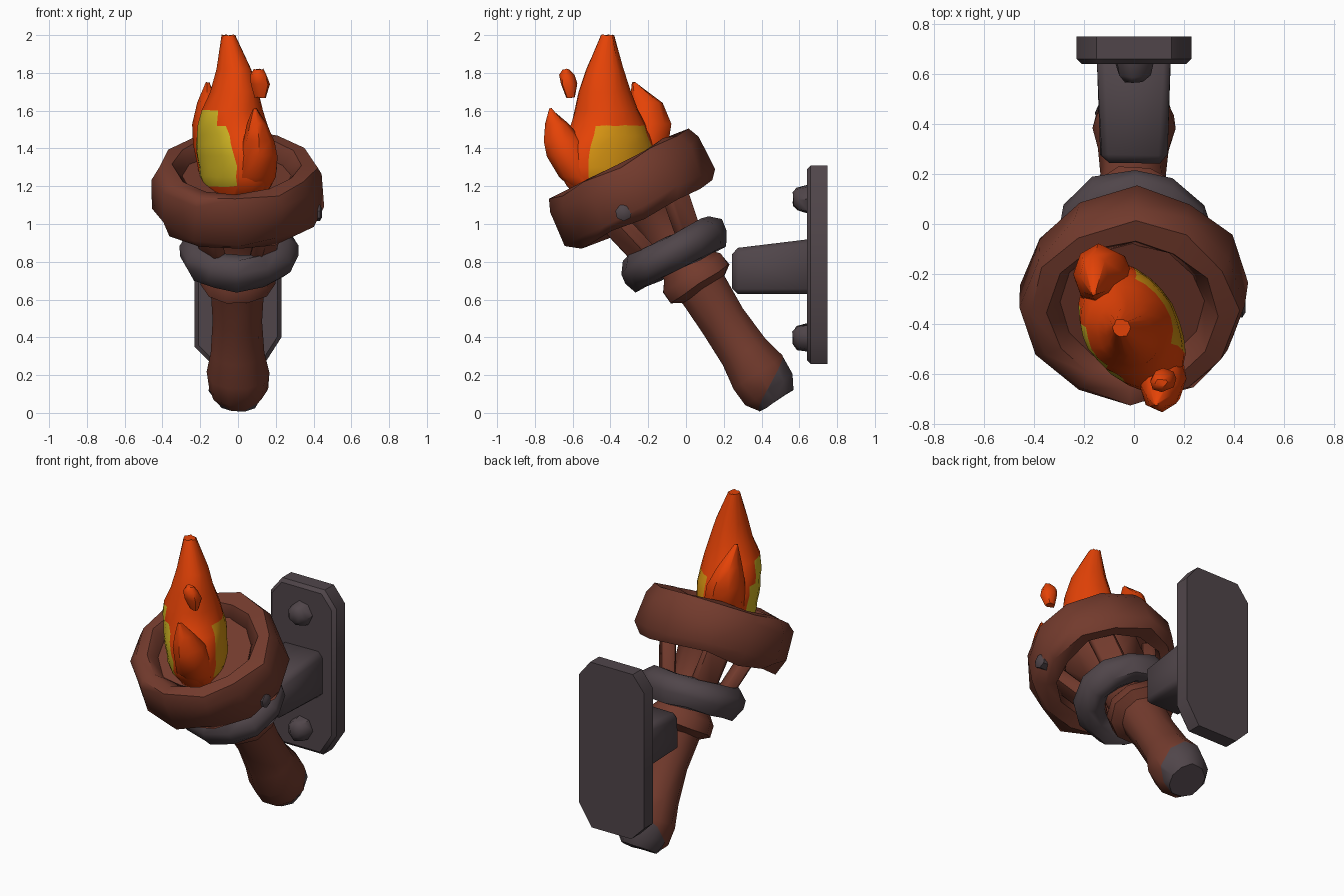
import bpy, bmesh, math, random
from mathutils import Vector, Matrix

if "Cube" in bpy.data.objects:
    bpy.data.objects.remove(bpy.data.objects["Cube"])

random.seed(4)


def material(name, rgb):
    m = bpy.data.materials.new(name)
    m.diffuse_color = (*rgb, 1)
    m.use_nodes = True
    m.node_tree.nodes["Principled BSDF"].inputs["Base Color"].default_value = m.diffuse_color
    return m


BROWN = material("brown wood", (0.17, 0.043, 0.026))
IRON = material("dark iron", (0.08, 0.06, 0.068))
ORANGE = material("orange flame", (0.78, 0.055, 0.002))
YELLOW = material("yellow flame", (0.62, 0.45, 0.016))
AMBER = material("amber flame", (0.66, 0.29, 0.006))


def finish(name, bm, mats, angle=50, jitter=0.0):
    for v in bm.verts:
        v.co += Vector([random.uniform(-jitter, jitter) for _ in range(3)])
    bmesh.ops.recalc_face_normals(bm, faces=bm.faces)
    me = bpy.data.meshes.new(name)
    bm.to_mesh(me)
    bm.free()
    for m in mats:
        me.materials.append(m)
    ob = bpy.data.objects.new(name, me)
    bpy.context.collection.objects.link(ob)
    bpy.ops.object.select_all(action='DESELECT')
    ob.select_set(True)
    bpy.context.view_layer.objects.active = ob
    bpy.ops.object.shade_smooth_by_angle(angle=math.radians(angle))
    return ob


def frame(centre, tilt):
    # local z leans towards -y by the tilt
    return Matrix.Translation(centre) @ Matrix.Rotation(math.radians(tilt), 4, 'X')


def loft(sections, n, turn=0.0, closed=False):
    """sections: (x, y, z, radius_a, radius_b) elliptical rings, turned about z"""
    bm = bmesh.new()
    rings = []
    for x, y, z, a, b in sections:
        ring = []
        for i in range(n):
            t = 2 * math.pi * i / n
            p = Matrix.Rotation(turn, 3, 'Z') @ Vector((a * math.cos(t), b * math.sin(t), 0))
            ring.append(bm.verts.new(p + Vector((x, y, z))))
        rings.append(ring)
    pairs = list(zip(rings, rings[1:])) + ([(rings[-1], rings[0])] if closed else [])
    for r, s in pairs:
        for i in range(n):
            j = (i + 1) % n
            bm.faces.new((r[i], r[j], s[j], s[i]))
    if not closed:
        bm.faces.new(rings[0][::-1])
        bm.faces.new(rings[-1])
    return bm


def lathe(profile, n, matrix, sx=1.0, closed=False):
    bm = loft([(0, 0, h, r * sx, r) for r, h in profile], n, closed=closed)
    bm.transform(matrix)
    return bm


# handle with knob, flange and flared head; iron tip cut on a slanted plane
bm = lathe([(0.11, -0.21), (0.155, -0.14), (0.168, -0.03), (0.14, 0.10), (0.13, 0.30),
            (0.14, 0.50), (0.195, 0.53), (0.19, 0.60), (0.15, 0.65), (0.14, 0.80),
            (0.15, 0.98), (0.24, 1.15)], 10, frame((0, 0.363, 0.239), 33.4))
cut, nrm = Vector((0, 0.455, 0.17)), Vector((0, 0.90, -0.43))
bmesh.ops.bisect_plane(bm, geom=bm.verts[:] + bm.edges[:] + bm.faces[:], plane_co=cut, plane_no=nrm)
for f in bm.faces:
    c = f.calc_center_median()
    if (c - cut).dot(nrm) > 0 and c.z < 0.4:
        f.material_index = 1
finish("handle", bm, [BROWN, IRON], jitter=0.005)

# heavy wooden bowl rim
rim = frame((0, -0.287, 1.177), 27.5)
finish("bowl_rim", lathe([(0.31, -0.14), (0.39, -0.155), (0.435, -0.09), (0.435, 0.08),
                          (0.405, 0.15), (0.33, 0.155), (0.27, 0.07)], 12, rim, 1.03, True),
       [BROWN], jitter=0.016)
finish("bowl_floor", lathe([(0.29, 0.02), (0.30, 0.08)], 12, rim), [BROWN])

# struts from the collar up to the rim
for i in range(4):
    bm = bmesh.new()
    bmesh.ops.create_cube(bm, size=1, matrix=Matrix.Diagonal((0.08, 0.14, 0.42, 1)))
    bmesh.ops.bevel(bm, geom=bm.edges[:], offset=0.015, segments=1, affect='EDGES')
    bm.transform(frame((0, -0.16, 0.99), 31) @ Matrix.Rotation(math.radians(45 + 90 * i), 4, 'Z')
                 @ Matrix.Translation((0.215, 0, 0)) @ Matrix.Rotation(0.3, 4, 'Y'))
    finish(f"strut_{i + 1}", bm, [BROWN], jitter=0.006)

# flush nail in the rim side
finish("rim_nail", lathe([(0.045, -0.06), (0.045, 0.0), (0.025, 0.012)], 7,
                         Matrix.Translation((0.433, -0.33, 1.06)) @ Matrix.Rotation(math.pi / 2, 4, 'Y')), [IRON])

# iron collar ring
finish("collar", lathe([(0.15, -0.04), (0.20, -0.09), (0.265, -0.088), (0.31, -0.02), (0.305, 0.04),
                        (0.255, 0.095), (0.20, 0.09), (0.15, 0.04)], 12,
                       frame((0, -0.063, 0.844), 27.5), 1.02, True), [IRON], jitter=0.010)

# wall plate with clipped corners
bm = bmesh.new()
outline = [(s * x, z) for s, x, z in ((1, .14, .26), (1, .23, .40), (1, .23, 1.21), (1, .15, 1.31),
                                      (-1, .15, 1.31), (-1, .23, 1.21), (-1, .23, .35), (-1, .14, .26))]
sides = [[bm.verts.new((x, y, z)) for x, z in outline] for y in (0.75, 0.64)]
for ring in sides:
    bm.faces.new(ring)
for i in range(8):
    j = (i + 1) % 8
    bm.faces.new((sides[0][i], sides[0][j], sides[1][j], sides[1][i]))
edges = [e for e in bm.edges if all(v.co.y < 0.65 for v in e.verts)]
bmesh.ops.bevel(bm, geom=edges, offset=0.02, segments=1, affect='EDGES')
finish("wall_plate", bm, [IRON], angle=40)

# rivets on the plate
for name, z in (("upper_rivet", 1.13), ("lower_rivet", 0.40)):
    finish(name, lathe([(0.08, 0), (0.065, 0.06), (0.035, 0.085)], 7,
                       frame((0, 0.65, z), 90)), [IRON], jitter=0.005)

# bracket arm, tapered towards the torch
bm = bmesh.new()
bmesh.ops.create_cube(bm, size=1)
for v in bm.verts:
    front = v.co.y < 0
    v.co.x *= 0.26 if front else 0.30
    v.co.z = (0.87 if front else 0.92) if v.co.z > 0 else 0.63
    v.co.y = 0.245 if front else 0.68
bmesh.ops.bevel(bm, geom=bm.edges[:], offset=0.03, segments=1, affect='EDGES')
finish("bracket_arm", bm, [IRON], jitter=0.004)

# main flame: oval base on a diagonal, yellow and amber patches on the long sides
turn = math.radians(-60)
bm = loft([(0.0, -0.40, 1.12, 0.16, 0.10), (0, -0.41, 1.20, 0.24, 0.15), (0, -0.41, 1.25, 0.27, 0.17),
           (0, -0.41, 1.30, 0.28, 0.175), (-0.01, -0.41, 1.36, 0.28, 0.18),
           (-0.015, -0.41, 1.42, 0.26, 0.185), (-0.02, -0.41, 1.47, 0.235, 0.18),
           (-0.03, -0.41, 1.52, 0.21, 0.175), (-0.03, -0.42, 1.60, 0.17, 0.16),
           (-0.02, -0.43, 1.70, 0.14, 0.125), (-0.02, -0.43, 1.82, 0.10, 0.09),
           (-0.05, -0.415, 2.0, 0.035, 0.035)], 24, turn)
along = Vector((math.cos(turn), math.sin(turn), 0))
side = Vector((-along.y, along.x, 0))
for f in bm.faces:
    c = f.calc_center_median()
    p = Vector((c.x + 0.015, c.y + 0.41, 0))
    d, s = p.dot(side), abs(p.dot(along))
    if d < 0 and 1.17 < c.z < 1.60 and s < 0.19 - max(0, c.z - 1.38) * 0.5:
        f.material_index = 1
    elif d > 0 and 1.22 < c.z < 1.53 and s < 0.18 - max(0, c.z - 1.42) * 0.4:
        f.material_index = 2
finish("main_flame", bm, [ORANGE, YELLOW, AMBER], jitter=0.004)

# side tongues and loose spark
tongues = {
    "front_tongue": [(0.07, -0.48, 1.15, .08, .08), (0.095, -0.565, 1.25, .105, .11),
                     (0.11, -0.615, 1.36, .10, .12), (0.11, -0.645, 1.44, .085, .105),
                     (0.10, -0.685, 1.53, .05, .06), (0.09, -0.72, 1.61, .008, .008)],
    "back_tongue": [(-0.10, -0.27, 1.28, .11, .11), (-0.12, -0.215, 1.42, .12, .12),
                    (-0.14, -0.20, 1.53, .105, .12), (-0.16, -0.21, 1.64, .06, .09),
                    (-0.16, -0.275, 1.75, .008, .008)],
    "spark": [(0.12, -0.61, 1.67, .03, .025), (0.12, -0.62, 1.74, .052, .045),
              (0.11, -0.63, 1.79, .045, .04), (0.11, -0.635, 1.82, .025, .015)],
}
for name, sections in tongues.items():
    finish(name, loft(sections, 8), [ORANGE], jitter=0.004)
